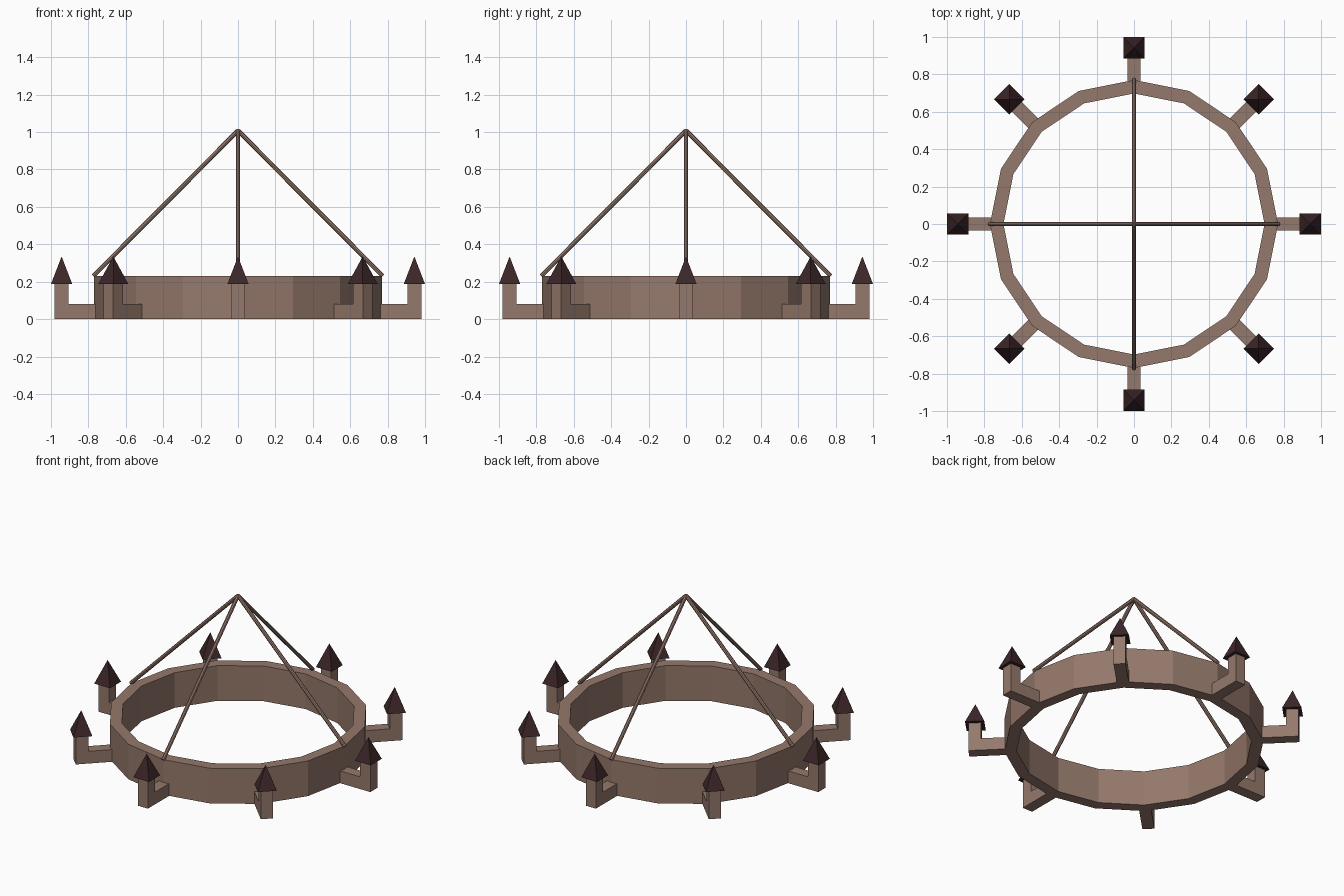
import bpy, bmesh, math
from mathutils import Vector, Matrix

if "Cube" in bpy.data.objects:
    bpy.data.objects.remove(bpy.data.objects["Cube"])


def material(name, rgb):
    m = bpy.data.materials.new(name)
    m.diffuse_color = (*rgb, 1)
    m.use_nodes = True
    m.node_tree.nodes["Principled BSDF"].inputs["Base Color"].default_value = m.diffuse_color
    return m


BROWN = material("brown wood", (0.30, 0.19, 0.148))
DARK = material("dark brown", (0.045, 0.019, 0.021))


def finish(bm, name, mat, matrix=Matrix()):
    bmesh.ops.recalc_face_normals(bm, faces=bm.faces)
    me = bpy.data.meshes.new(name)
    bm.to_mesh(me)
    bm.free()
    me.materials.append(mat)
    ob = bpy.data.objects.new(name, me)
    ob.matrix_world = matrix
    bpy.context.collection.objects.link(ob)
    return ob


# 16-sided hoop: square section spun around z
bm = bmesh.new()
N = 16
section = [(0.77, 0), (0.77, 0.23), (0.698, 0.23), (0.698, 0)]
loops = []
for i in range(N):
    a = 2 * math.pi * i / N
    loops.append([bm.verts.new((r * math.cos(a), r * math.sin(a), z)) for r, z in section])
for i in range(N):
    p, q = loops[i], loops[(i + 1) % N]
    for k in range(4):
        j = (k + 1) % 4
        bm.faces.new((p[k], q[k], q[j], p[j]))
finish(bm, "hoop", BROWN)

# eight L-shaped candle arms with pointed tips
arm_profile = [(0.74, 0), (0.982, 0), (0.982, 0.19), (0.907, 0.19), (0.907, 0.08), (0.74, 0.08)]
for i in range(8):
    turn = Matrix.Rotation(i * math.pi / 4, 4, 'Z')
    bm = bmesh.new()
    f = bm.faces.new([bm.verts.new((x, -0.036, z)) for x, z in arm_profile])
    ext = bmesh.ops.extrude_face_region(bm, geom=[f])
    bmesh.ops.translate(bm, vec=(0, 0.072, 0),
                        verts=[v for v in ext['geom'] if isinstance(v, bmesh.types.BMVert)])
    finish(bm, f"candle_arm_{i}", BROWN, turn)

    bm = bmesh.new()
    base = [bm.verts.new((0.943 + sx * 0.057, sy * 0.057, 0.187))
            for sx, sy in ((-1, -1), (1, -1), (1, 1), (-1, 1))]
    tip = bm.verts.new((0.943, 0, 0.335))
    bm.faces.new(base)
    for k in range(4):
        bm.faces.new((base[k], base[(k + 1) % 4], tip))
    finish(bm, f"candle_tip_{i}", DARK, turn)

# four hanging rods meeting at the top
for i in range(4):
    low, top = Vector((0.774, 0, 0.23)), Vector((0, 0, 1.008))
    d = top - low
    m = Matrix.Translation((low + top) / 2) @ d.to_track_quat('Z', 'Y').to_matrix().to_4x4()
    bm = bmesh.new()
    bmesh.ops.create_cone(bm, cap_ends=True, segments=8, radius1=0.012, radius2=0.012, depth=d.length)
    finish(bm, f"hanging_rod_{i}", BROWN, Matrix.Rotation(i * math.pi / 2, 4, 'Z') @ m)
